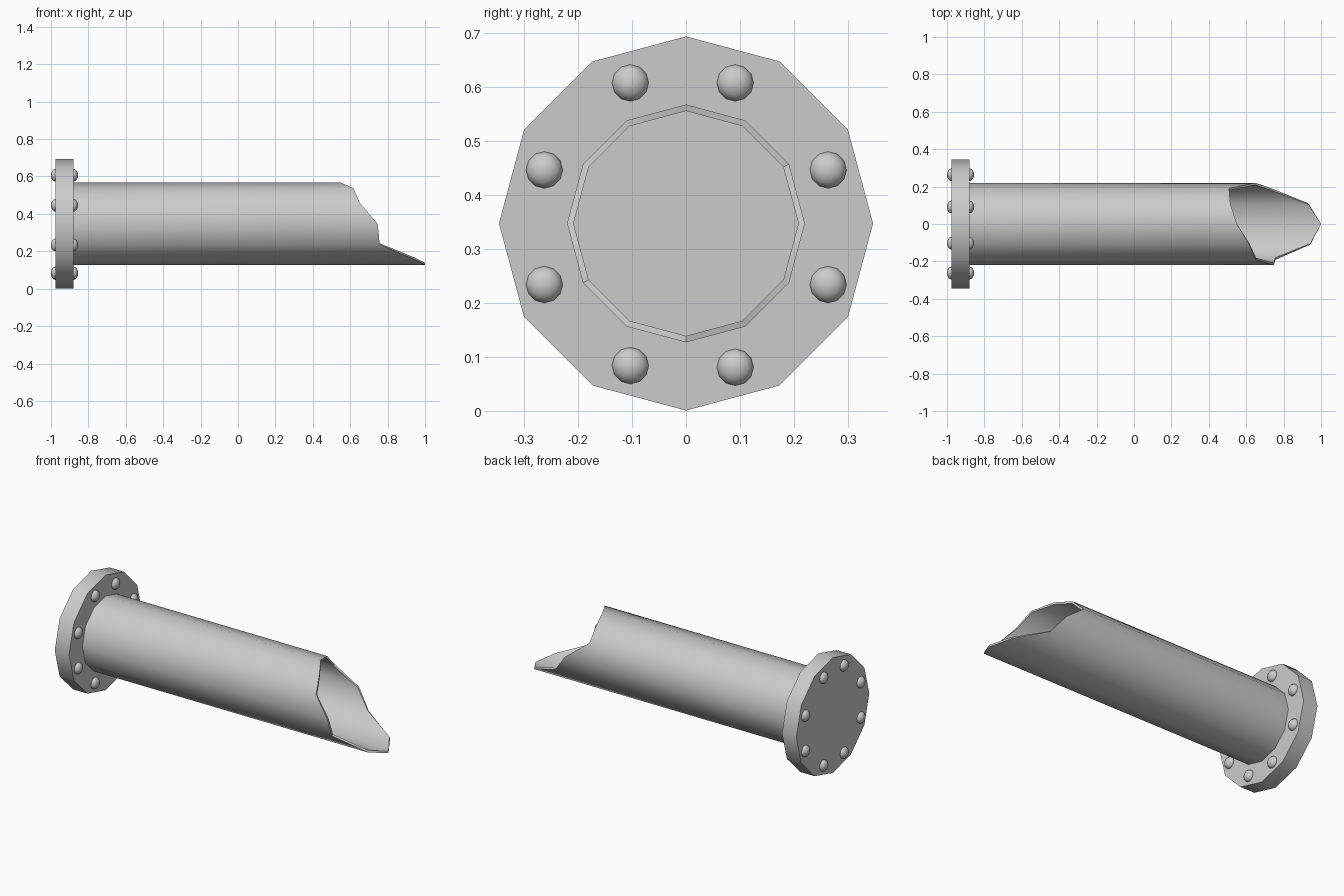
import bpy, bmesh
from math import sin, cos, radians
from mathutils import Matrix

if "Cube" in bpy.data.objects:
    bpy.data.objects.remove(bpy.data.objects["Cube"])

CZ = 0.347          # height of the pipe axis
SIDES = 12
FLANGE_X = (-0.975, -0.88)


def ring(bm, r, xs):
    """12-sided ring around the pipe axis; xs gives x at each corner."""
    return [bm.verts.new((xs[i], r * cos(radians(30 * i)), CZ + r * sin(radians(30 * i))))
            for i in range(SIDES)]


def bridge(bm, a, b):
    for i in range(SIDES):
        j = (i + 1) % SIDES
        bm.faces.new((a[i], a[j], b[j], b[i]))


def finish(bm, name):
    bmesh.ops.recalc_face_normals(bm, faces=bm.faces)
    me = bpy.data.meshes.new(name)
    bm.to_mesh(me)
    bm.free()
    ob = bpy.data.objects.new(name, me)
    bpy.context.collection.objects.link(ob)
    bpy.ops.object.select_all(action='DESELECT')
    ob.select_set(True)
    bpy.context.view_layer.objects.active = ob
    bpy.ops.object.shade_smooth_by_angle(angle=radians(40))
    return ob


# Flange: solid 12-sided disc
bm = bmesh.new()
back = ring(bm, 0.346, [FLANGE_X[0]] * SIDES)
front = ring(bm, 0.346, [FLANGE_X[1]] * SIDES)
bridge(bm, back, front)
bm.faces.new(back)
bm.faces.new(front)
finish(bm, "flange")

# Pipe: thin wall with a torn, slanted mouth (x per corner, from +y counter-clockwise)
mouth = [0.65, 0.508, 0.515, 0.55, 0.617, 0.652, 0.747, 0.757, 0.943, 1.0, 0.933, 0.735]
base = [FLANGE_X[1] - 0.01] * SIDES
bm = bmesh.new()
loops = [ring(bm, 0.22, base), ring(bm, 0.22, mouth),
         ring(bm, 0.208, mouth), ring(bm, 0.208, base)]
for k in range(4):
    bridge(bm, loops[k], loops[(k + 1) % 4])
finish(bm, "pipe")

# Bolt heads: flattened domes on both flange faces
spots = [(0.263, 0.446), (0.263, 0.234), (0.091, 0.607), (0.091, 0.081),
         (-0.262, 0.446), (-0.262, 0.234), (-0.103, 0.607), (-0.103, 0.084)]
for side, x in zip(("back", "front"), FLANGE_X):
    bm = bmesh.new()
    for y, z in spots:
        m = (Matrix.Translation((x, y, z)) @ Matrix.Diagonal((0.025, 0.034, 0.034, 1))
             @ Matrix.Rotation(radians(90), 4, 'Y'))
        bmesh.ops.create_uvsphere(bm, u_segments=12, v_segments=8, radius=1, matrix=m)
    finish(bm, side + "_bolt_heads")
